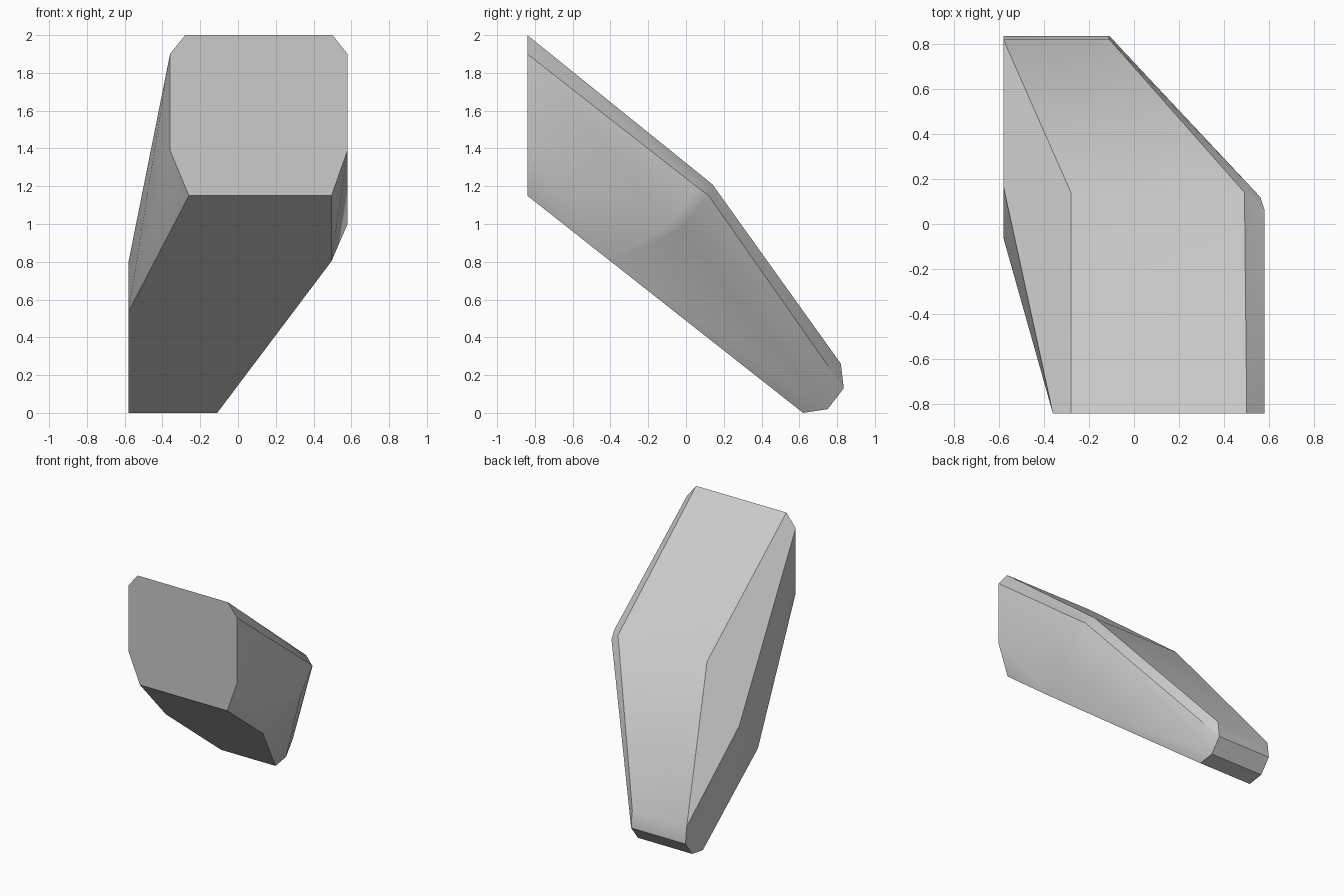
import bpy
import bmesh
import math

cube = bpy.data.objects.get("Cube")
if cube:
    bpy.data.objects.remove(cube, do_unlink=True)

grey = bpy.data.materials.new("plain grey")
grey.use_nodes = True
colour = (0.6, 0.6, 0.6, 1)
grey.diffuse_color = colour
grey.node_tree.nodes["Principled BSDF"].inputs["Base Color"].default_value = colour

# Flat front end: a chamfered rectangle (x, z)
front_y = -0.84
front = [(-0.36, 1.39), (-0.36, 1.9), (-0.28, 2), (0.5, 2),
         (0.58, 1.9), (0.58, 1.39), (0.495, 1.15), (-0.26, 1.15)]
points = [(x, front_y, z) for x, z in front]

# Rounded lower tip: one profile (y, z) at both ends of its width
tip = [(0.62, 0), (0.75, 0.02), (0.835, 0.13), (0.82, 0.26)]
points += [(x, y, z) for x in (-0.58, -0.11) for y, z in tip]

# Back shoulder, with its clipped outer corner
points += [(-0.28, 0.14, 1.21), (0.49, 0.14, 1.21),
           (0.58, 0.06, 1.195), (0.58, -0.08, 1.0),
           (0.56, 0.12, 1.15), (0.56, -0.03, 0.97),
           (0.495, -0.4, 0.803)]

# Edge where the narrow side starts to taper towards the front
points += [(-0.58, 0.17, 0.8), (-0.58, -0.06, 0.536)]

# Stretch one closed skin over the sections
bm = bmesh.new()
for p in points:
    bm.verts.new(p)
hull = bmesh.ops.convex_hull(bm, input=bm.verts[:])
loose = {v for v in hull["geom_interior"] if isinstance(v, bmesh.types.BMVert)}
bmesh.ops.delete(bm, geom=list(loose), context="VERTS")
bmesh.ops.dissolve_limit(bm, angle_limit=math.radians(1),
                         verts=bm.verts[:], edges=bm.edges[:])
bmesh.ops.recalc_face_normals(bm, faces=bm.faces[:])
mesh = bpy.data.meshes.new("angled_block")
bm.to_mesh(mesh)
bm.free()
mesh.materials.append(grey)

block = bpy.data.objects.new("angled_block", mesh)
bpy.context.collection.objects.link(block)
bpy.ops.object.select_all(action="DESELECT")
block.select_set(True)
bpy.context.view_layer.objects.active = block
bpy.ops.object.shade_smooth_by_angle(angle=math.radians(30))
